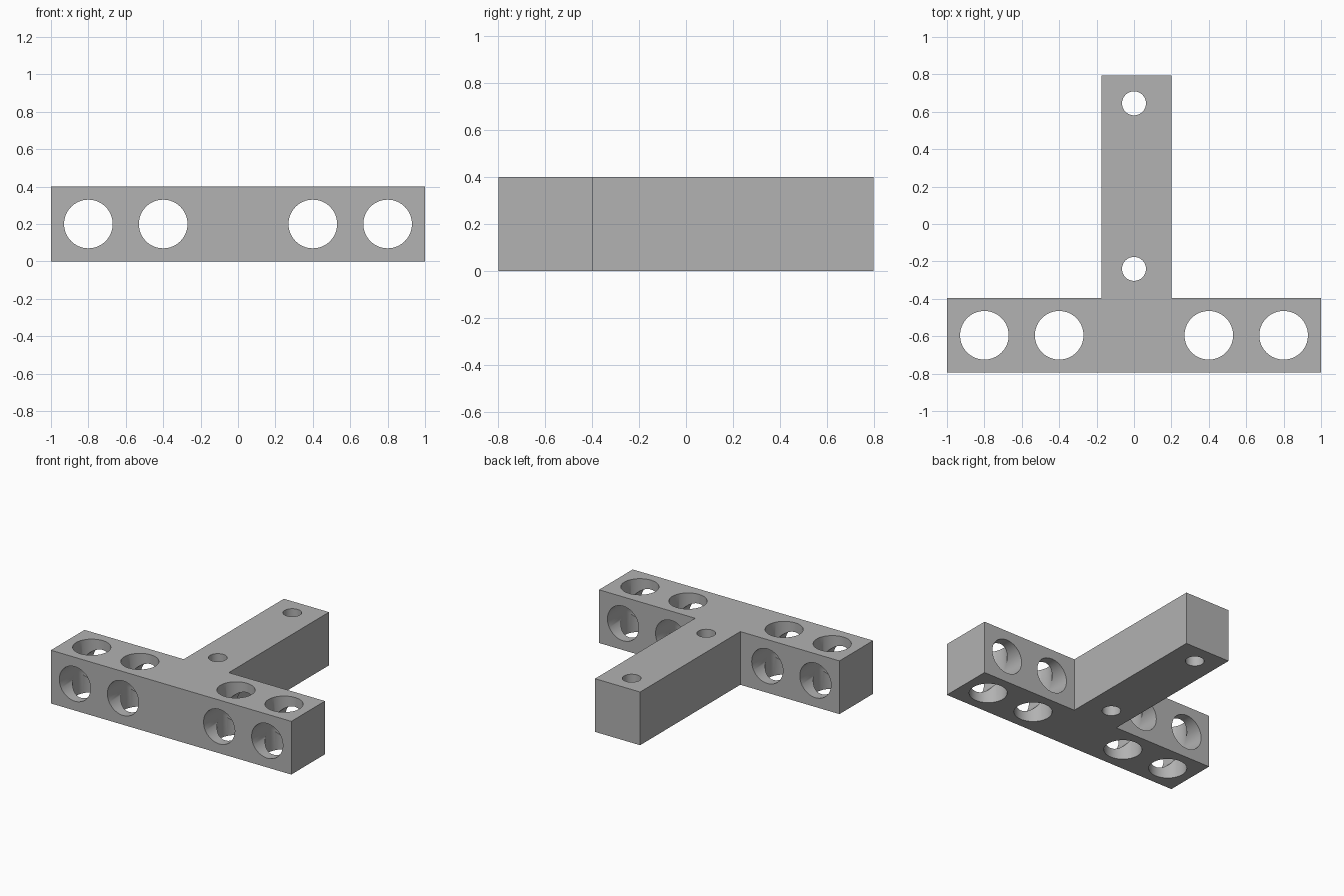
import bpy
import bmesh
import math
from mathutils import Matrix, Vector

cube = bpy.data.objects.get("Cube")
if cube:
    bpy.data.objects.remove(cube, do_unlink=True)

HEIGHT = 0.4
BACK, FRONT = 0.795, -0.795
JOINT = FRONT + 0.4          # rear face of the crossbar
MID_Y = (FRONT + JOINT) / 2

grey = bpy.data.materials.new("plain_grey")
grey.use_nodes = True
colour = (0.445, 0.445, 0.445, 1)
grey.diffuse_color = colour
grey.node_tree.nodes["Principled BSDF"].inputs["Base Color"].default_value = colour


def make_object(name, bm):
    mesh = bpy.data.meshes.new(name)
    bm.to_mesh(mesh)
    bm.free()
    mesh.materials.append(grey)
    obj = bpy.data.objects.new(name, mesh)
    bpy.context.collection.objects.link(obj)
    return obj


# T-shaped block: crossbar with a slightly off-centre stem
outline = [(-1, FRONT), (1, FRONT), (1, JOINT), (0.2, JOINT),
           (0.2, BACK), (-0.175, BACK), (-0.175, JOINT), (-1, JOINT)]
bm = bmesh.new()
base = bm.faces.new([bm.verts.new((x, y, 0)) for x, y in outline])
top = bmesh.ops.extrude_face_region(bm, geom=[base])["geom"]
bmesh.ops.translate(bm, vec=(0, 0, HEIGHT),
                    verts=[v for v in top if isinstance(v, bmesh.types.BMVert)])
bmesh.ops.recalc_face_normals(bm, faces=bm.faces)
block = make_object("tee_block", bm)

cutters = []


def drill(x, y, radius, along_y=False):
    """Cut a round through-hole, upright or running front to back."""
    bm = bmesh.new()
    turn = Matrix.Rotation(math.pi / 2, 4, "X") if along_y else Matrix()
    bmesh.ops.create_cone(bm, cap_ends=True, segments=64, radius1=radius,
                          radius2=radius, depth=0.6,
                          matrix=Matrix.Translation(Vector((x, y, HEIGHT / 2))) @ turn)
    cutter = make_object("hole_cutter", bm)
    cutter.hide_render = True
    cutters.append(cutter)
    mod = block.modifiers.new("hole", "BOOLEAN")
    mod.operation = "DIFFERENCE"
    mod.solver = "EXACT"
    mod.object = cutter


# Large crossing holes in the crossbar
for x in (-0.8, -0.4, 0.4, 0.8):
    drill(x, MID_Y, 0.13)
    drill(x, MID_Y, 0.13, along_y=True)

# Small upright holes in the stem
for y in (-0.24, 0.645):
    drill(0, y, 0.064)

# Apply the cuts and remove the cutters
bpy.context.view_layer.update()
graph = bpy.context.evaluated_depsgraph_get()
cut_mesh = bpy.data.meshes.new_from_object(block.evaluated_get(graph))
block.modifiers.clear()
block.data = cut_mesh
for cutter in cutters:
    bpy.data.objects.remove(cutter, do_unlink=True)

# Smooth hole walls, crisp edges
bpy.ops.object.select_all(action="DESELECT")
block.select_set(True)
bpy.context.view_layer.objects.active = block
bpy.ops.object.shade_smooth_by_angle(angle=math.radians(30))
